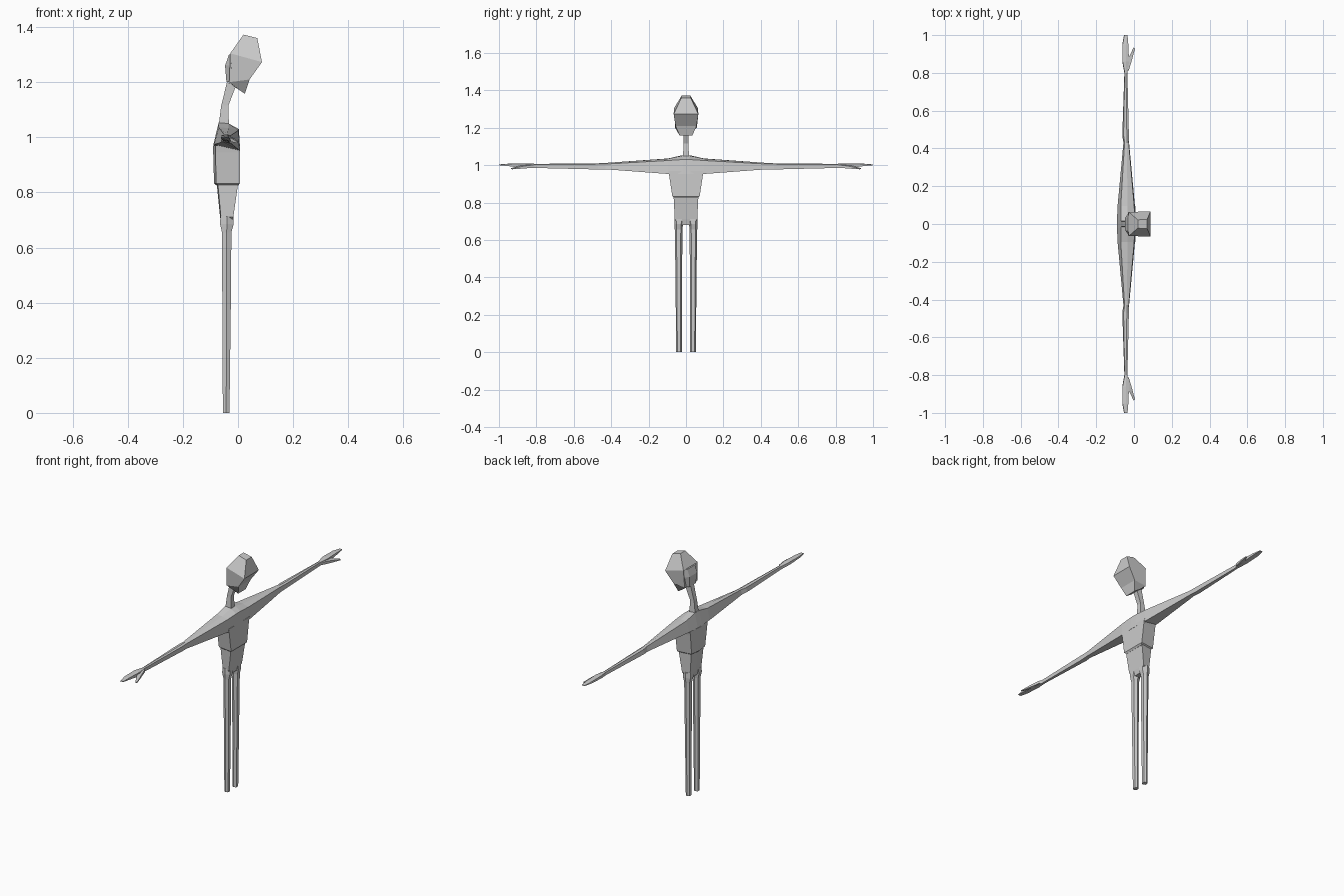
import bpy, bmesh
from mathutils import Vector


def loft(name, rings, cap_start=True, cap_end=True, mirror=False):
    """Skin a list of equal-length rings with flat faces."""
    bm = bmesh.new()
    rows = [[bm.verts.new(Vector(p)) for p in r] for r in rings]
    n = len(rows[0])
    for a, b in zip(rows, rows[1:]):
        for i in range(n):
            j = (i + 1) % n
            bm.faces.new((a[i], a[j], b[j], b[i]))
    if cap_start:
        bm.faces.new(rows[0][::-1])
    if cap_end:
        bm.faces.new(rows[-1])
    bmesh.ops.recalc_face_normals(bm, faces=bm.faces)
    if mirror:
        geom = bm.verts[:] + bm.edges[:] + bm.faces[:]
        bmesh.ops.mirror(bm, geom=geom, axis='Y', merge_dist=0.0005)
        bmesh.ops.recalc_face_normals(bm, faces=bm.faces)
    me = bpy.data.meshes.new(name)
    bm.to_mesh(me)
    bm.free()
    ob = bpy.data.objects.new(name, me)
    bpy.context.collection.objects.link(ob)
    return ob


def slab(xb, zb, xf, zf, yb, yf):
    """Four-sided ring, back edge then front edge, tilted in z."""
    return [(xb, -yb, zb), (xf, -yf, zf), (xf, yf, zf), (xb, yb, zb)]


def trunk(xb, xf, y, z, ridge=0.008):
    """Ring with a ridge down the spine."""
    return [(xb, 0, z), (xb + ridge, -y * .85, z), (xf, -y, z),
            (xf, y, z), (xb + ridge, y * .85, z)]


def hexagon(x0, x1, y0, y1, z):
    """Leg ring with chamfered front and back."""
    xm, c = (x0 + x1) / 2, (y1 - y0) * .22
    return [(x0, y0 + c, z), (xm, y0, z), (x1, y0 + c, z),
            (x1, y1 - c, z), (xm, y1, z), (x0, y1 - c, z)]


def section(y, back, top_b, top_f, front, low):
    """Arm ring in the xz plane."""
    return [(x, y, z) for x, z in (back, top_b, top_f, front, low)]


# head
loft("head", [
    slab(0.02, 1.373, 0.07, 1.36, .022, .025),
    slab(-0.028, 1.305, 0.087, 1.273, .064, .066),
    slab(-0.032, 1.20, 0.042, 1.21, .058, .056),
    slab(-0.015, 1.185, 0.025, 1.158, .035, .034)])

# back of the skull
loft("skull_back", [
    slab(-0.033, 1.30, -0.022, 1.305, .035, .062),
    slab(-0.047, 1.26, -0.025, 1.26, .034, .062),
    slab(-0.042, 1.20, -0.02, 1.20, .03, .056)])

# neck
loft("neck", [
    slab(-0.07, 1.045, -0.033, 1.045, .016, .016),
    slab(-0.061, 1.115, -0.035, 1.115, .013, .013),
    slab(-0.04, 1.20, -0.006, 1.19, .015, .015)])

# shoulders and arms, tapering out to the hands
arm = [
    section(0, (-.09, .972), (-.07, 1.053), (-.034, 1.05), (.003, 1.03), (.008, .953)),
    section(.02, (-.09, .972), (-.07, 1.053), (-.034, 1.05), (.003, 1.03), (.008, .953)),
    section(.095, (-.087, .974), (-.07, 1.036), (-.034, 1.034), (.001, 1.025), (.005, .953)),
    section(.43, (-.056, .983), (-.05, 1.01), (-.038, 1.012), (-.028, 1.006), (-.026, .978)),
    section(.47, (-.062, .985), (-.055, 1.008), (-.038, 1.01), (-.027, 1.005), (-.028, .977)),
    section(.80, (-.051, .988), (-.049, 1.004), (-.042, 1.007), (-.035, 1.004), (-.035, .985)),
    section(.86, (-.062, .994), (-.06, 1.008), (-.042, 1.01), (-.026, 1.006), (-.026, .984)),
    section(.95, (-.062, .999), (-.06, 1.007), (-.042, 1.008), (-.03, 1.006), (-.03, .995)),
    section(1.0, (-.053, 1.0), (-.051, 1.003), (-.042, 1.004), (-.034, 1.003), (-.034, 1.0))]
loft("shoulders_and_arms", arm, cap_start=False, mirror=True)

# thumbs
loft("thumbs", [
    [(-.038, .83, .987), (-.028, .81, .987), (-.028, .81, 1.003), (-.038, .83, 1.004)],
    [(-.026, .885, .984), (-.011, .868, .982), (-.011, .868, .995), (-.026, .885, .998)],
    [(-.002, .935, .979), (.005, .928, .978), (.005, .928, .982), (-.002, .935, .984)]],
    mirror=True)

# chest
loft("chest", [
    trunk(-.09, .007, .095, .97),
    trunk(-.09, .007, .09, .945),
    trunk(-.087, .007, .073, .833),
    trunk(-.076, 0, .062, .824)])

# hips
loft("hips", [
    trunk(-.077, 0, .066, .83, .004),
    trunk(-.065, -.017, .06, .71, .003),
    trunk(-.058, -.024, .03, .68, .002)])

# legs
loft("legs", [
    hexagon(-.064, -.017, .008, .062, .715),
    hexagon(-.065, -.016, .016, .062, .685),
    hexagon(-.058, -.024, .019, .06, .655),
    hexagon(-.057, -.026, .021, .056, .40),
    hexagon(-.055, -.031, .022, .053, 0)], mirror=True)
